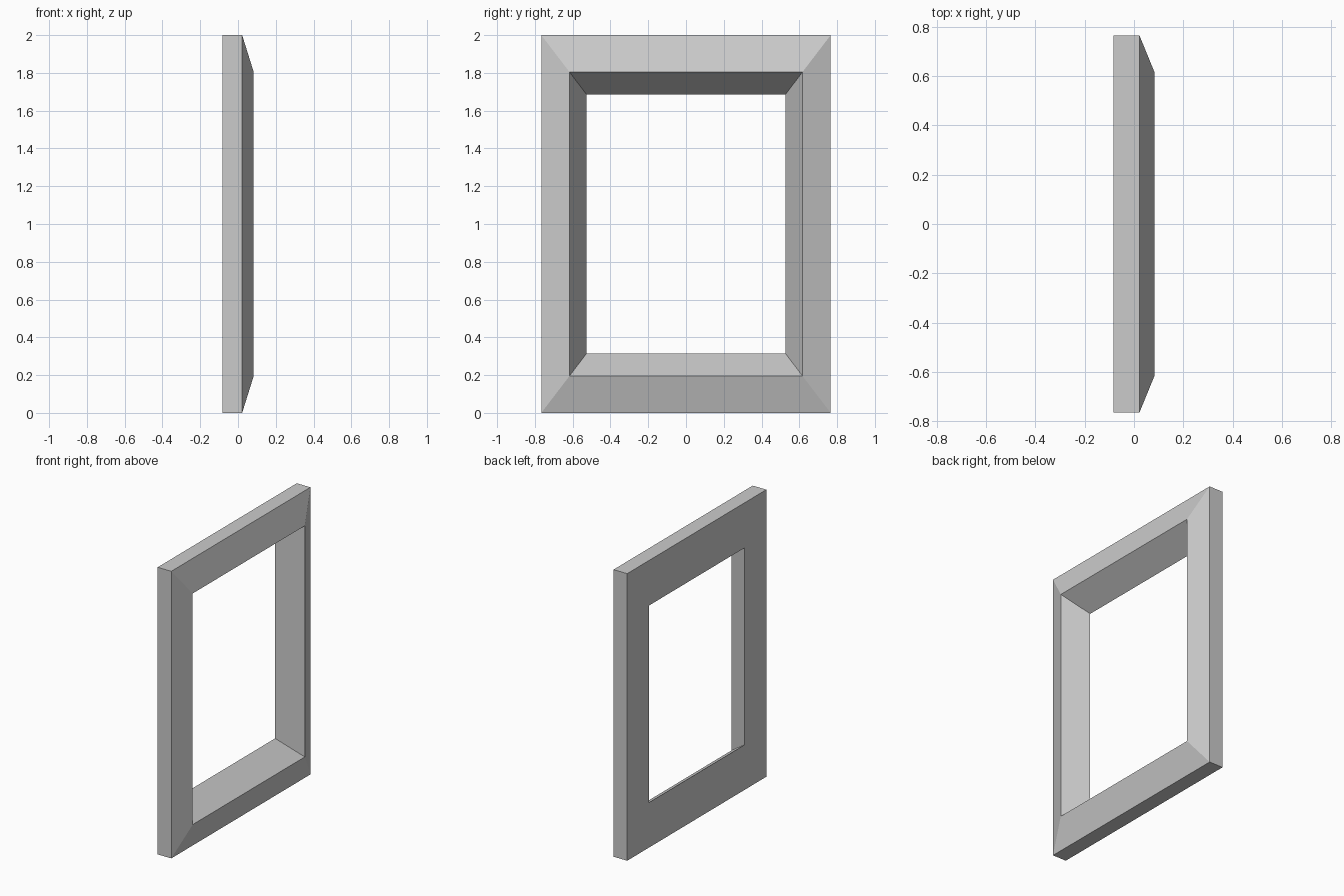
import bpy, bmesh

if "Cube" in bpy.data.objects:
    bpy.data.objects.remove(bpy.data.objects["Cube"])

# Cross-section swept round the rectangle: (x, half width in y, half height in z)
PROFILE = [
    (-0.083, 0.766, 1.000),  # outer back edge
    (0.022, 0.766, 1.000),   # outer front edge
    (0.083, 0.617, 0.805),   # raised ridge
    (-0.083, 0.527, 0.686),  # opening at the back
]


def rectangular_frame(name, profile, centre_z):
    """Join one rectangular loop per profile point into a closed mitred frame."""
    bm = bmesh.new()
    corners = [(-1, -1), (1, -1), (1, 1), (-1, 1)]
    loops = [[bm.verts.new((x, sy * hy, centre_z + sz * hz)) for sy, sz in corners]
             for x, hy, hz in profile]
    for i, loop in enumerate(loops):
        following = loops[(i + 1) % len(loops)]
        for j in range(4):
            k = (j + 1) % 4
            bm.faces.new((loop[j], loop[k], following[k], following[j]))
    bmesh.ops.recalc_face_normals(bm, faces=bm.faces)
    mesh = bpy.data.meshes.new(name)
    bm.to_mesh(mesh)
    bm.free()
    obj = bpy.data.objects.new(name, mesh)
    bpy.context.collection.objects.link(obj)
    return obj


# Picture frame with sloped front and tapered opening
rectangular_frame("picture_frame", PROFILE, 1.0)
